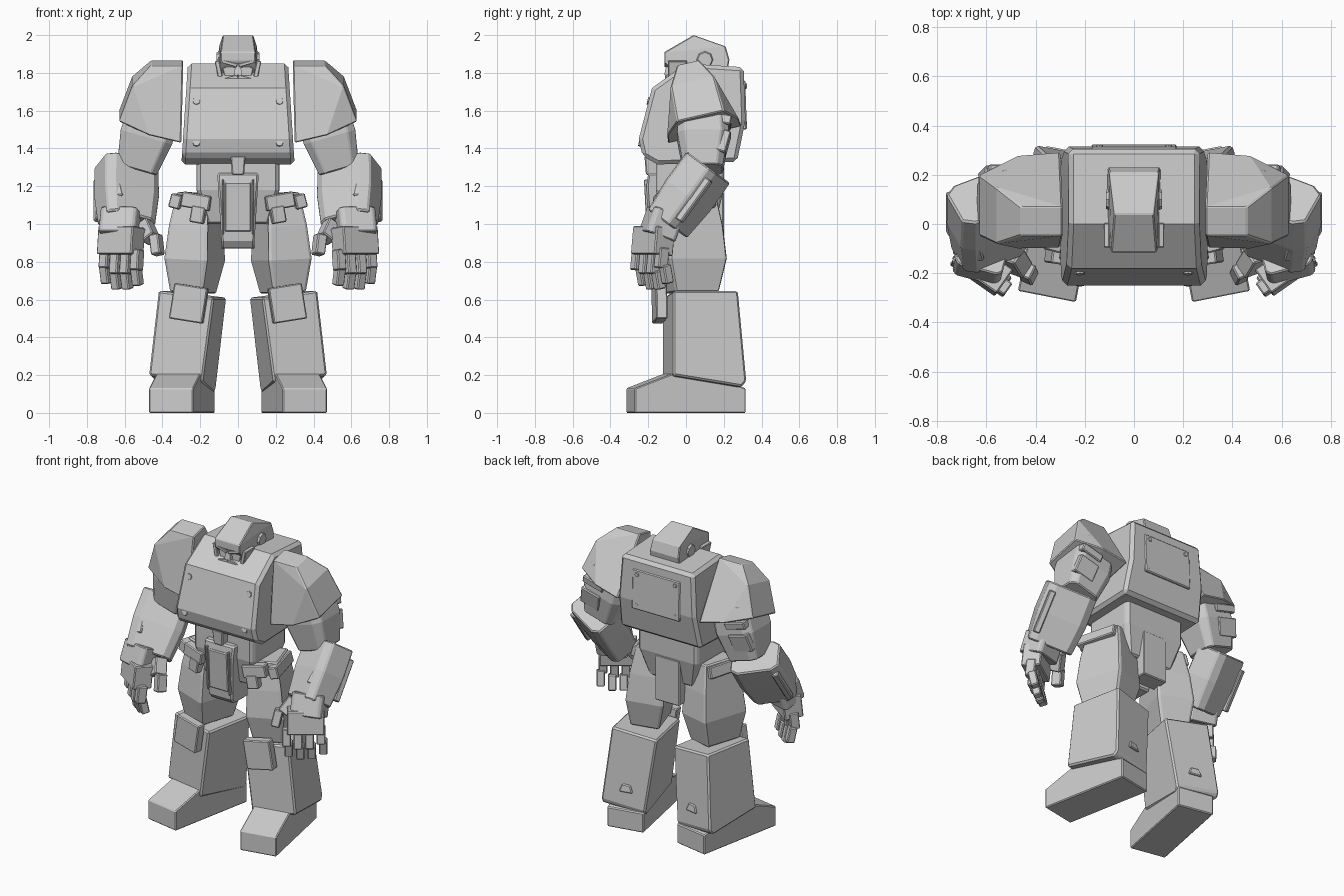
import bpy, bmesh
from math import radians
from mathutils import Matrix, Vector, Euler

default_cube = bpy.data.objects.get("Cube")
if default_cube:
    bpy.data.objects.remove(default_cube, do_unlink=True)

grey = bpy.data.materials.new("plain grey")
grey.use_nodes = True
tone = (.6, .6, .6, 1)
grey.diffuse_color = tone
grey.node_tree.nodes["Principled BSDF"].inputs["Base Color"].default_value = tone

SIDES = (-1, 1)


def place(at, turn=(0, 0, 0)):
    rotation = Euler([radians(angle) for angle in turn]).to_matrix().to_4x4()
    return Matrix.Translation(at) @ rotation


def finish(name, bm, matrix, bevel, mirror):
    bm.transform(matrix)
    bmesh.ops.recalc_face_normals(bm, faces=bm.faces)
    mesh = bpy.data.meshes.new(name)
    bm.to_mesh(mesh)
    bm.free()
    mesh.materials.append(grey)
    part = bpy.data.objects.new(name, mesh)
    bpy.context.collection.objects.link(part)
    if bevel:
        modifier = part.modifiers.new("edge bevel", "BEVEL")
        modifier.width = bevel
        modifier.segments = 1
        modifier.limit_method = "ANGLE"
        modifier.angle_limit = radians(40)
    if mirror:
        part.modifiers.new("mirror", "MIRROR").use_axis[0] = True


def wrap(points):
    """Smallest faceted solid around the points, with flat regions merged."""
    bm = bmesh.new()
    for point in points:
        bm.verts.new(point)
    bmesh.ops.remove_doubles(bm, verts=bm.verts, dist=.0001)
    bmesh.ops.convex_hull(bm, input=bm.verts)
    loose = [vert for vert in bm.verts if not vert.link_faces]
    bmesh.ops.delete(bm, geom=loose, context="VERTS")
    bmesh.ops.dissolve_limit(bm, angle_limit=radians(4), verts=bm.verts, edges=bm.edges)
    return bm


def block(name, at, size, turn=(0, 0, 0), rings=(1, 1), chamfer=0,
          mirror=True, bevel=.006, frame=Matrix()):
    """Box whose evenly stacked cross-sections are scaled by rings, bottom to top."""
    half_x, half_y, half_z = Vector(size) / 2
    points = []
    for level, scale in enumerate(rings):
        z = half_z * (2 * level / (len(rings) - 1) - 1)
        for i in SIDES:
            for j in SIDES:
                x, y = i * half_x * scale, j * half_y * scale
                points += [(x, y * (1 - chamfer), z), (x * (1 - chamfer), y, z)]
    finish(name, wrap(points), frame @ place(at, turn), bevel, mirror)


def prism(name, at, outline, low, high, turn=(0, 0, 0), ease=1,
          mirror=False, bevel=.006, frame=Matrix()):
    """Side outline (y, z, optional pinch) widened in x, half-width low at foot, high at top."""
    levels = [corner[1] for corner in outline]
    bottom, height = min(levels), max(levels) - min(levels)
    points = []
    for y, z, *pinch in outline:
        half = high + (low - high) * (1 - (z - bottom) / height) ** ease
        half *= pinch[0] if pinch else 1
        points += [(side * half, y, z) for side in SIDES]
    finish(name, wrap(points), frame @ place(at, turn), bevel, mirror)


def disc(name, at, radius, depth, turn):
    bm = bmesh.new()
    bmesh.ops.create_cone(bm, cap_ends=True, segments=8, radius1=radius,
                          radius2=radius * .85, depth=depth)
    finish(name, bm, place(at, turn), bevel=0, mirror=True)


# Torso
prism("torso", at=(0, 0, 1.6), low=.3, high=.265, bevel=.02,
      outline=[(-.18, .12), (-.25, -.15), (-.23, -.24), (-.15, -.285),
               (.27, -.27), (.315, -.05), (.305, .23), (0, .25)])
block("back_panel", at=(0, .308, 1.63), size=(.35, .02, .26), turn=(2, 0, 0), mirror=False)
for level, front in ((1.65, -.195), (1.43, -.24)):
    disc("chest_bolt", at=(.22, front, level), radius=.022, depth=.02, turn=(77, 0, 0))
for level in (1.53, 1.73):
    disc("back_bolt", at=(.14, .317, level), radius=.015, depth=.01, turn=(-90, 0, 0))

# Waist and groin
block("waist", at=(0, .02, 1.18), size=(.44, .36, .36), rings=(.75, 1, 1),
      chamfer=.1, mirror=False, bevel=.01)
prism("groin_guard", at=(0, 0, 1.1), low=.085, high=.11, bevel=.01,
      outline=[(-.2, .17), (-.21, .1), (-.19, -.19), (-.16, -.23), (.05, -.23), (.05, .17)])
block("groin_panel", at=(0, -.2, 1.09), size=(.14, .02, .26), turn=(3, 0, 0), mirror=False)
block("groin_panel_rail", at=(.08, -.2, 1.09), size=(.012, .03, .29), turn=(3, 0, 0),
      bevel=.003)
block("belt_buckle", at=(0, -.18, 1.31), size=(.08, .08, .1), rings=(.8, 1), mirror=False)
block("rear_skirt", at=(0, .14, 1.02), size=(.18, .12, .3), mirror=False)

# Head: helmet, face, angry brow, jaw
prism("helmet", at=(0, .05, 1.87), low=.113, high=.08, ease=.35, bevel=.005,
      outline=[(-.01, .13), (-.165, .04, .9), (-.165, -.01, .85), (-.08, -.11),
               (.16, -.11), (.18, 0), (.16, .07)])
prism("face", at=(0, 0, 1.79), low=.055, high=.095, bevel=.004,
      outline=[(-.085, .08), (-.09, -.07), (.05, -.07), (.05, .08)])
block("cheek_guard", at=(.098, -.045, 1.8), size=(.025, .1, .13), turn=(0, 12, 0), bevel=.004)
block("brow", at=(.045, -.1, 1.85), size=(.085, .03, .018), turn=(0, -16, 0), bevel=.003)
block("eye", at=(.045, -.087, 1.828), size=(.05, .009, .012), turn=(0, -14, 0), bevel=0)
block("nose", at=(0, -.09, 1.82), size=(.045, .05, .06), rings=(1, .5), mirror=False, bevel=0)
block("lip_guard", at=(.035, -.1, 1.77), size=(.07, .02, .025), turn=(0, 14, 0), bevel=.003)
block("chin", at=(0, -.09, 1.73), size=(.1, .04, .03), rings=(.8, 1), mirror=False, bevel=.003)
disc("ear_disc", at=(.107, .1, 1.87), radius=.045, depth=.012, turn=(0, 90, 0))

# Shoulders and arms
prism("shoulder_pad", at=(.46, .07, 1.6), low=.2, high=.06, ease=.35, mirror=True,
      turn=(0, 13, -90),
      outline=[(-.16, -.13), (.01, -.09), (.17, -.03, .68), (.1, .16, .8),
               (0, .26), (-.17, .26)])
block("upper_arm", at=(.485, .09, 1.46), size=(.27, .26, .36), turn=(0, -16, 0),
      rings=(.8, 1.05, 1), chamfer=.3)
block("elbow_block", at=(.55, .18, 1.43), size=(.14, .09, .12), turn=(-15, -15, 0))
block("arm_band", at=(.52, .2, 1.54), size=(.15, .08, .05), turn=(-10, -15, 0))

# Forearm, rolled about its own slanting axis
arm = place((.59, .01, 1.15), turn=(-36, 0, 0))
block("forearm", at=(0, 0, 0), size=(.31, .21, .37), turn=(0, 0, -25),
      rings=(.9, 1.02, 1), chamfer=.3, bevel=.008, frame=arm)
block("forearm_strip", at=(.15, .04, 0), size=(.04, .04, .27), turn=(0, 0, -25), frame=arm)
block("forearm_rib", at=(.06, -.12, .03), size=(.04, .03, .25), turn=(0, 10, 0), frame=arm)

# Hands: the knuckle row runs diagonally, index finger innermost
block("wrist", at=(.62, -.13, 1), size=(.2, .17, .14), turn=(-20, 0, 15), chamfer=.2)
block("palm", at=(.62, -.175, .91), size=(.225, .12, .15), turn=(-6, 0, 35))
for finger, reach in enumerate((0, .02, .02, -.01)):
    x, y = .535 + .055 * finger, -.255 + .042 * finger
    block("finger_base", at=(x, y, .81 - reach), size=(.053, .06, .11), turn=(-6, 0, 35))
    block("finger_tip", at=(x, y + .025, .725 - reach), size=(.05, .05, .1), turn=(12, 0, 35))
block("thumb_base", at=(.48, -.15, .96), size=(.08, .08, .11), turn=(-25, 35, 20))
block("thumb_tip", at=(.43, -.2, .89), size=(.055, .065, .11), turn=(-10, 12, 25))

# Thighs, hip plates and knees
block("thigh", at=(.225, .03, .9), size=(.24, .32, .53), turn=(0, -3, 18),
      rings=(.75, 1, .9, .7), chamfer=.06, bevel=.008)
block("hip_plate", at=(.22, -.13, 1.12), size=(.155, .06, .08), turn=(0, -10, 12))
block("hip_plate_tab", at=(.21, -.135, 1.05), size=(.075, .06, .09), turn=(0, -10, 12))
block("hip_side_bar", at=(.3, .02, 1.12), size=(.06, .27, .075), turn=(0, -15, 15))
block("knee_pad", at=(.26, -.14, .58), size=(.18, .06, .19), turn=(0, -9, 8))

# Lower legs and feet share one turned-out frame
leg = place((.297, 0, 0), turn=(0, 0, 11))
prism("shin", at=(-.01, 0, .38), low=.145, high=.15, turn=(0, -7, 0), mirror=True,
      bevel=.01, frame=leg,
      outline=[(-.1, -.2), (-.09, .25), (.26, .25), (.295, -.23), (.27, -.26)])
prism("foot", at=(0, 0, 0), low=.12, high=.12, mirror=True, frame=leg,
      outline=[(-.3, 0), (-.3, .13), (-.09, .21), (.1, .2), (.3, .13), (.3, 0)])
block("calf_latch", at=(0, .28, .27), size=(.09, .04, .05), rings=(1, .6), frame=leg)
